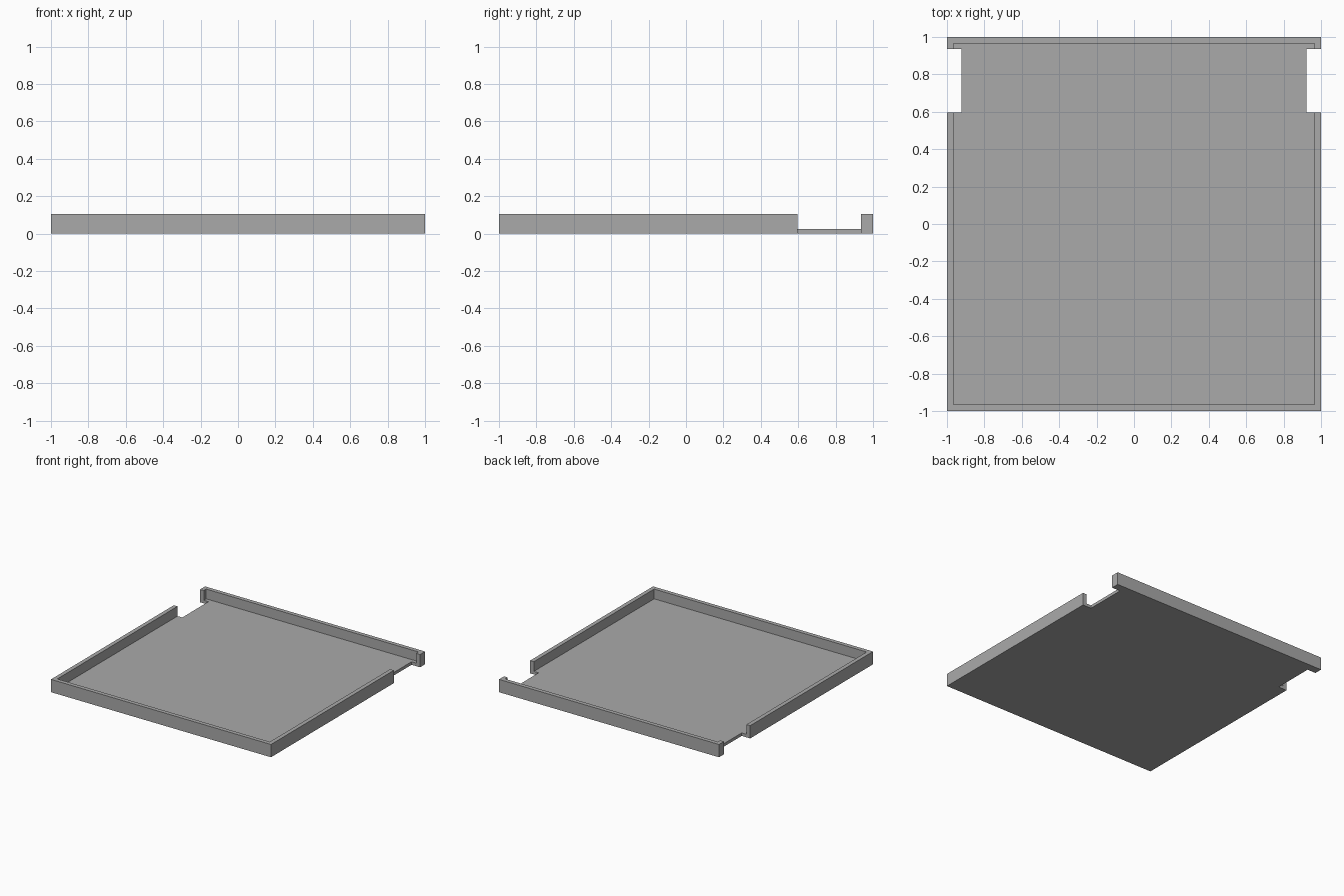
import bpy

if "Cube" in bpy.data.objects:
    bpy.data.objects.remove(bpy.data.objects["Cube"], do_unlink=True)

HEIGHT = 0.105        # rim height
FLOOR = 0.025         # floor thickness
INNER = 0.966         # inside face of the rim
NOTCH_X = 0.923       # inner edge of the side notches
NOTCH_Y = (0.595, 0.935)

grey = bpy.data.materials.new("plain grey")
grey.use_nodes = True
grey.diffuse_color = (0.4, 0.4, 0.4, 1)
grey.node_tree.nodes["Principled BSDF"].inputs["Base Color"].default_value = (0.4, 0.4, 0.4, 1)


def box(name, low, high):
    """Box between two opposite corners."""
    centre = [(a + b) / 2 for a, b in zip(low, high)]
    bpy.ops.mesh.primitive_cube_add(size=1, location=centre)
    obj = bpy.context.object
    obj.name = name
    obj.scale = [b - a for a, b in zip(low, high)]
    bpy.ops.object.transform_apply(location=True, rotation=False, scale=True)
    obj.data.materials.append(grey)
    return obj


def cut(target, cutter):
    """Subtract the cutter, then remove it."""
    cutter.hide_render = True
    mod = target.modifiers.new("cut", "BOOLEAN")
    mod.operation = "DIFFERENCE"
    mod.solver = "EXACT"
    mod.object = cutter
    bpy.context.view_layer.objects.active = target
    bpy.ops.object.modifier_apply(modifier=mod.name)
    bpy.data.objects.remove(cutter, do_unlink=True)


# Square tray, hollowed to leave a floor and a thin rim
tray = box("tray", (-1, -1, 0), (1, 1, HEIGHT))
cut(tray, box("hollow_cutter", (-INNER, -INNER, FLOOR), (INNER, INNER, 1)))

# Notches through rim and floor near the back of both sides
for side in (-1, 1):
    xs = sorted((side * NOTCH_X, side * 1.5))
    cut(tray, box("notch_cutter", (xs[0], NOTCH_Y[0], -1), (xs[1], NOTCH_Y[1], 1)))
